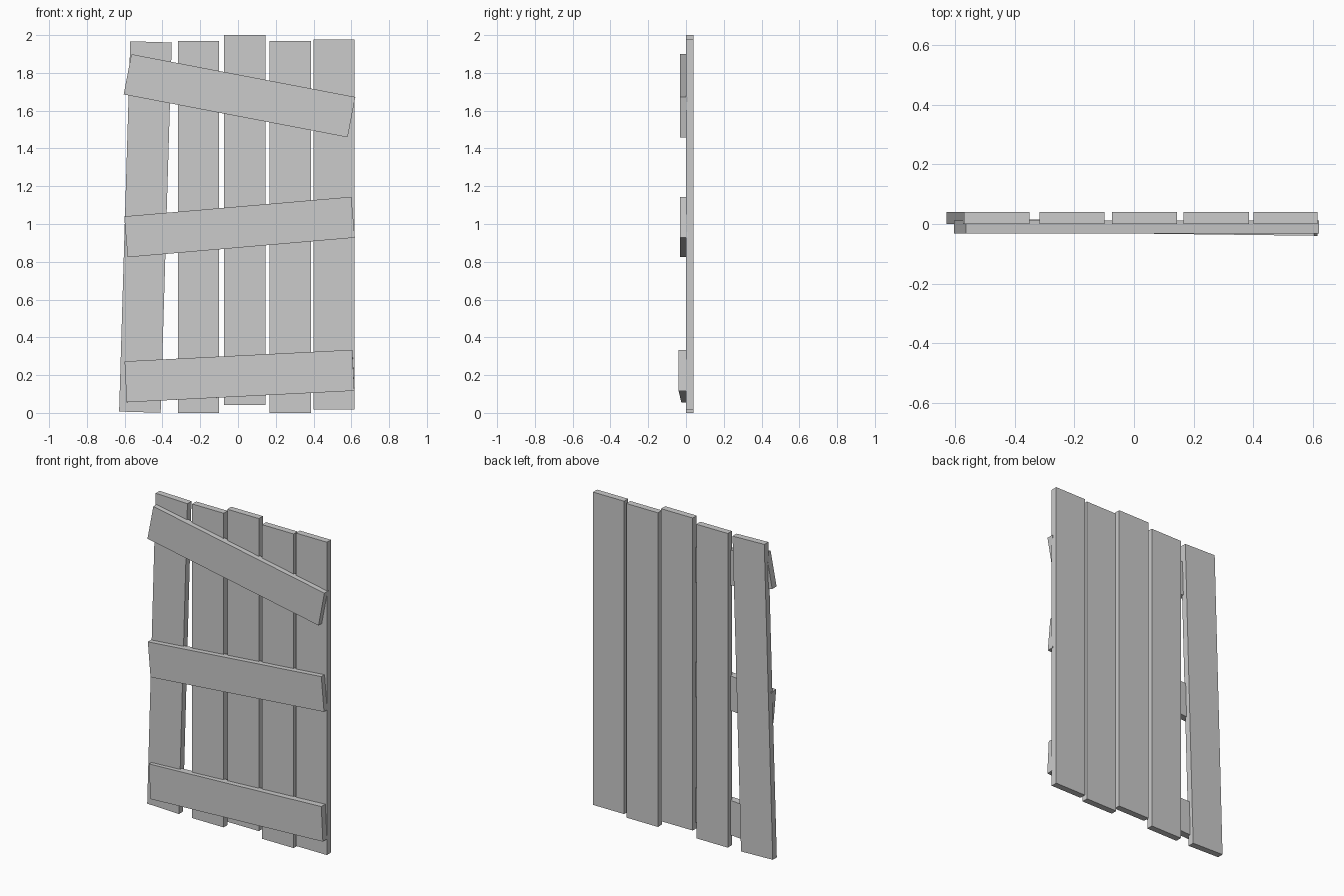
import bpy

if "Cube" in bpy.data.objects:
    bpy.data.objects.remove(bpy.data.objects["Cube"])


def board(name, size, center, tilt=0.0, yaw=0.0):
    """Flat wooden board: tilt turns it in the front plane, yaw about z."""
    bpy.ops.mesh.primitive_cube_add(size=1, location=center, rotation=(0, -tilt, yaw))
    ob = bpy.context.object
    ob.name = name
    ob.scale = size
    bpy.ops.object.transform_apply(location=False, rotation=False, scale=True)
    return ob


# Upright planks: centre x, width, bottom z, top z
planks = [
    (-0.2085, 0.218, 0.0, 1.968),
    (0.035, 0.219, 0.042, 2.0),
    (0.276, 0.219, 0.0, 1.968),
    (0.5085, 0.215, 0.018, 1.978),
]
for i, (x, w, z0, z1) in enumerate(planks):
    board(f"plank_{i + 2}", (w, 0.04, z1 - z0), (x, 0.02, (z0 + z1) / 2))

# Crooked plank on the left
board("plank_1_leaning", (0.22, 0.04, 1.961), (-0.49, 0.02, 0.984), tilt=-0.03)

# Cross boards nailed over the front, slightly sunk into the planks
crossbars = [
    ("crossbar_top", 1.679, -0.189, 0.0),
    ("crossbar_middle", 0.984, 0.086, 0.0),
    ("crossbar_bottom", 0.195, 0.0505, -0.0125),
]
for name, z, tilt, yaw in crossbars:
    board(name, (1.207, 0.043, 0.217), (0.008, -0.0105, z), tilt, yaw)
